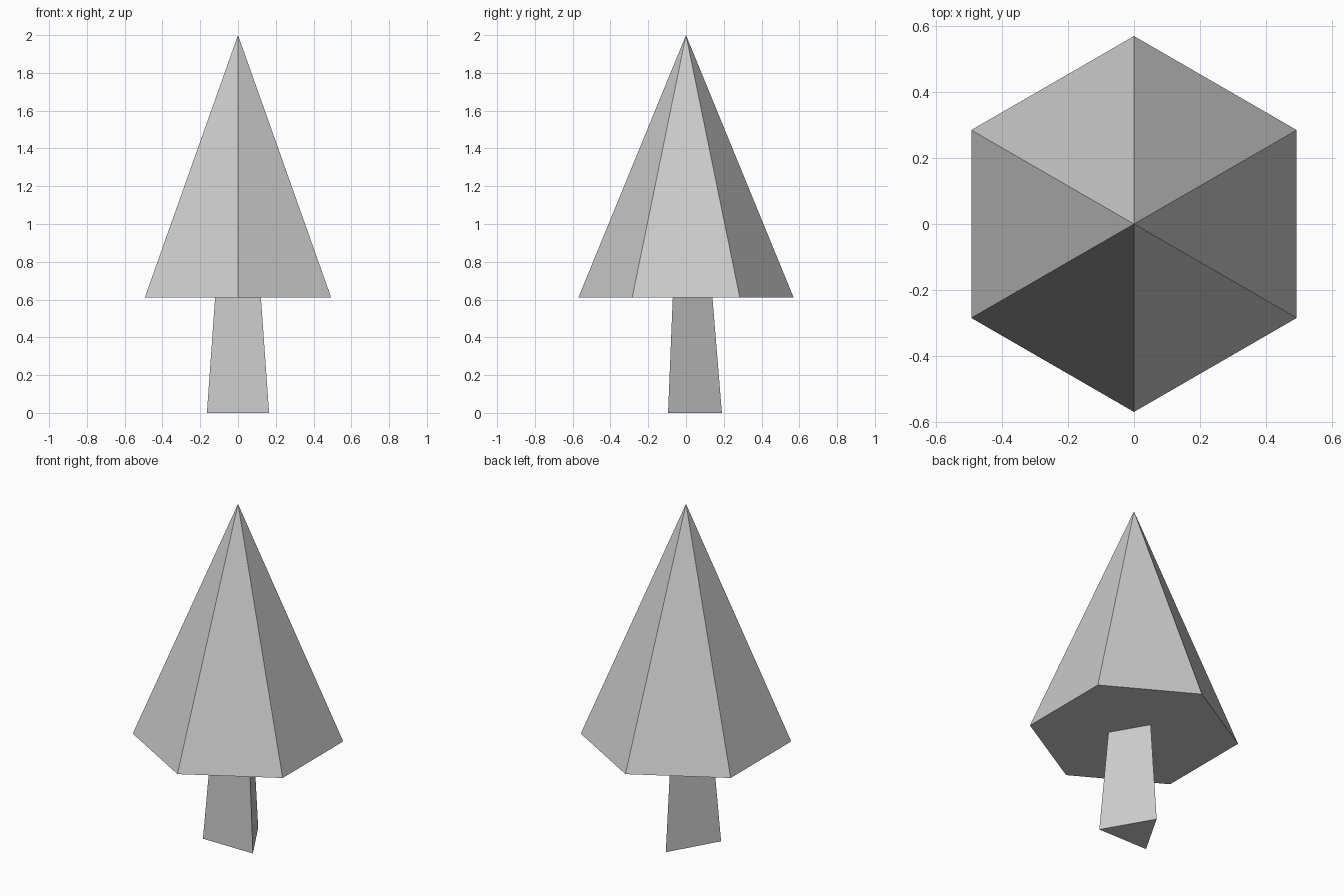
import bpy, bmesh
from math import sin, cos, tau

if "Cube" in bpy.data.objects:
    bpy.data.objects.remove(bpy.data.objects["Cube"])


def tapered(name, sides, r_bottom, r_top, z0, z1):
    """Flat-sided cone or frustum with its first corner towards +y."""
    bm = bmesh.new()

    def ring(r, z):
        return [bm.verts.new((-r * sin(tau * i / sides), r * cos(tau * i / sides), z))
                for i in range(sides)]

    low = ring(r_bottom, z0)
    bm.faces.new(low[::-1])
    if r_top > 0:
        high = ring(r_top, z1)
        bm.faces.new(high)
        for i in range(sides):
            j = (i + 1) % sides
            bm.faces.new((low[i], low[j], high[j], high[i]))
    else:
        tip = bm.verts.new((0, 0, z1))
        for i in range(sides):
            bm.faces.new((low[i], low[(i + 1) % sides], tip))
    bmesh.ops.recalc_face_normals(bm, faces=bm.faces)
    mesh = bpy.data.meshes.new(name)
    bm.to_mesh(mesh)
    bm.free()
    obj = bpy.data.objects.new(name, mesh)
    bpy.context.collection.objects.link(obj)
    return obj


# Three-sided tapering trunk, flat side to the front
tapered("trunk", 3, 0.19, 0.14, 0.0, 0.61)
# Six-sided pointed foliage
tapered("foliage", 6, 0.57, 0.0, 0.61, 2.0)
